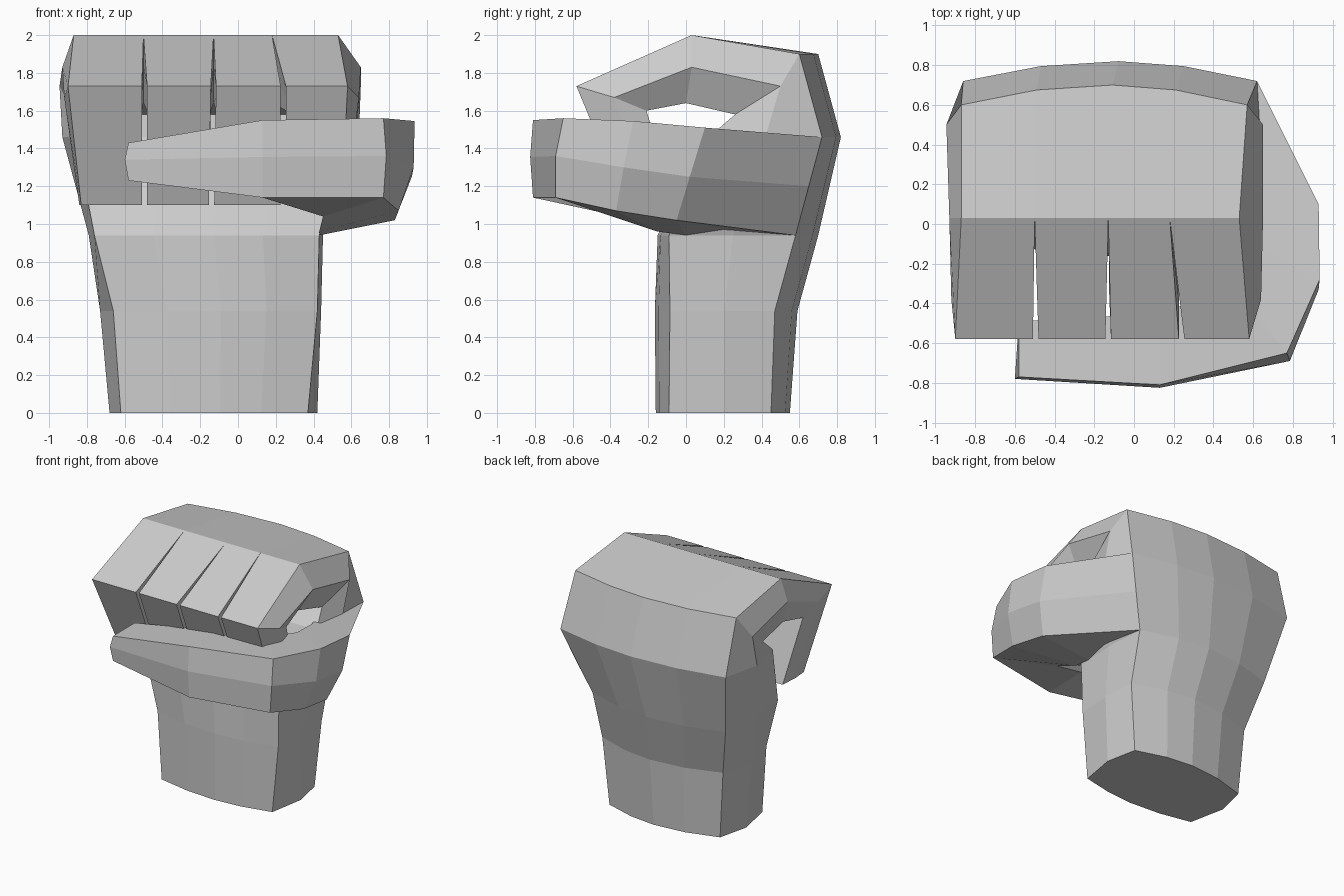
import bpy, bmesh

if "Cube" in bpy.data.objects:
    bpy.data.objects.remove(bpy.data.objects["Cube"], do_unlink=True)

gray = bpy.data.materials.new("light_gray")
gray.use_nodes = True
color = (0.6, 0.6, 0.6, 1)
gray.diffuse_color = color
gray.node_tree.nodes["Principled BSDF"].inputs["Base Color"].default_value = color


def loft(name, rings, cap_start=True, cap_end=True):
    """Join matching closed rings of points into one flat shaded skin."""
    bm = bmesh.new()
    rows = [[bm.verts.new(p) for p in ring] for ring in rings]
    count = len(rows[0])
    for a, b in zip(rows, rows[1:]):
        for i in range(count):
            j = (i + 1) % count
            bm.faces.new((a[i], a[j], b[j], b[i]))
    if cap_start:
        bm.faces.new(rows[0])
    if cap_end:
        bm.faces.new(rows[-1])
    bmesh.ops.recalc_face_normals(bm, faces=bm.faces)
    mesh = bpy.data.meshes.new(name)
    bm.to_mesh(mesh)
    bm.free()
    mesh.materials.append(gray)
    obj = bpy.data.objects.new(name, mesh)
    bpy.context.collection.objects.link(obj)
    return obj


# Four finger columns across the hand, and how far each column edge bows out
COLUMNS = (0, 0.264, 0.529, 0.75, 1)
BOW = (0, 0.75, 1, 0.75, 0)


def hand_ring(inner, mid, outer, corners, sides, bow_in, bow_out):
    x0, x1 = corners
    xs = [x0 + (x1 - x0) * c for c in COLUMNS]
    front = [(x, inner[0] - bow_in * b, inner[1]) for x, b in zip(xs, BOW)]
    back = [(x, outer[0] + bow_out * b, outer[1]) for x, b in zip(xs, BOW)]
    return front + [(sides[1], *mid)] + back[::-1] + [(sides[0], *mid)]


# Wrist, palm and back of the hand, up to the knuckle ridge
top = ((0, 1.64), (0.03, 1.83), (0.03, 2.0), (-0.87, 0.53), (-0.93, 0.65), 0, 0)
sections = [
    ((-0.09, 0), (0.2, 0), (0.45, 0), (-0.62, 0.37), (-0.68, 0.42), 0.07, 0.1),
    ((-0.085, 0.54), (0.2, 0.54), (0.47, 0.54), (-0.66, 0.42), (-0.73, 0.44), 0.08, 0.12),
    ((-0.09, 0.94), (0.25, 0.94), (0.58, 0.94), (-0.76, 0.43), (-0.79, 0.45), 0.06, 0.12),
    ((0.12, 1.46), (0.42, 1.46), (0.72, 1.46), (-0.86, 0.62), (-0.93, 0.64), 0, 0.1),
    ((0.26, 1.58), (0.5, 1.73), (0.6, 1.9), (-0.87, 0.57), (-0.945, 0.65), 0, 0.1),
    top,
]
loft("hand", [hand_ring(*s) for s in sections], cap_end=False)

# Curled fingers: profile (inner, mid, outer), column edges, outer side bulge
knuckle_edges = [-0.87 + 1.4 * c for c in COLUMNS]
finger_sections = [
    (top[:3], knuckle_edges, (0.06, 0.12), 0),
    (((-0.21, 1.6), (-0.38, 1.67), (-0.58, 1.73)),
     (-0.9, -0.495, -0.13, 0.24, 0.58), (0.02, 0.06), 0.014),
    (((-0.05, 1.1), (-0.2, 1.1), (-0.32, 1.1)),
     (-0.83, -0.495, -0.14, 0.24, 0.55), (0.01, 0.02), 0.014),
]
for n, name in enumerate(("little", "ring", "middle", "index")):
    rings = []
    for profile, edges, bulge, gap in finger_sections:
        left = edges[n] + (gap if n > 0 else 0)
        right = edges[n + 1] - (gap if n < 3 else 0)
        left_mid = left - (bulge[0] if n == 0 else 0)
        right_mid = right + (bulge[1] if n == 3 else 0)
        inner, mid, outer = profile
        rings.append([(left, *inner), (left_mid, *mid), (left, *outer),
                      (right, *outer), (right_mid, *mid), (right, *inner)])
    loft(name + "_finger", rings, cap_start=False)

# Thumb: top, middle and bottom of the outside, then bottom and top inside
loft("thumb", [
    [(-0.58, -0.77, 1.43), (-0.6, -0.78, 1.34), (-0.58, -0.77, 1.23),
     (-0.58, -0.5, 1.24), (-0.58, -0.49, 1.43)],
    [(0.13, -0.81, 1.55), (0.13, -0.825, 1.355), (0.13, -0.81, 1.14),
     (0.13, -0.45, 1.15), (0.13, -0.45, 1.54)],
    [(0.77, -0.65, 1.56), (0.785, -0.69, 1.36), (0.77, -0.69, 1.14),
     (0.45, -0.35, 1.04), (0.5, -0.32, 1.54)],
    [(0.935, -0.28, 1.545), (0.93, -0.33, 1.3), (0.85, -0.37, 1.07),
     (0.43, -0.15, 0.96), (0.6, -0.1, 1.52)],
    [(0.93, 0.1, 1.51), (0.92, 0.02, 1.25), (0.83, -0.05, 1.02),
     (0.43, 0.0, 0.94), (0.58, 0.12, 1.5)],
    [(0.62, 0.72, 1.46), (0.53, 0.65, 1.2), (0.43, 0.58, 0.94),
     (0.3, 0.3, 0.95), (0.45, 0.4, 1.46)],
])
